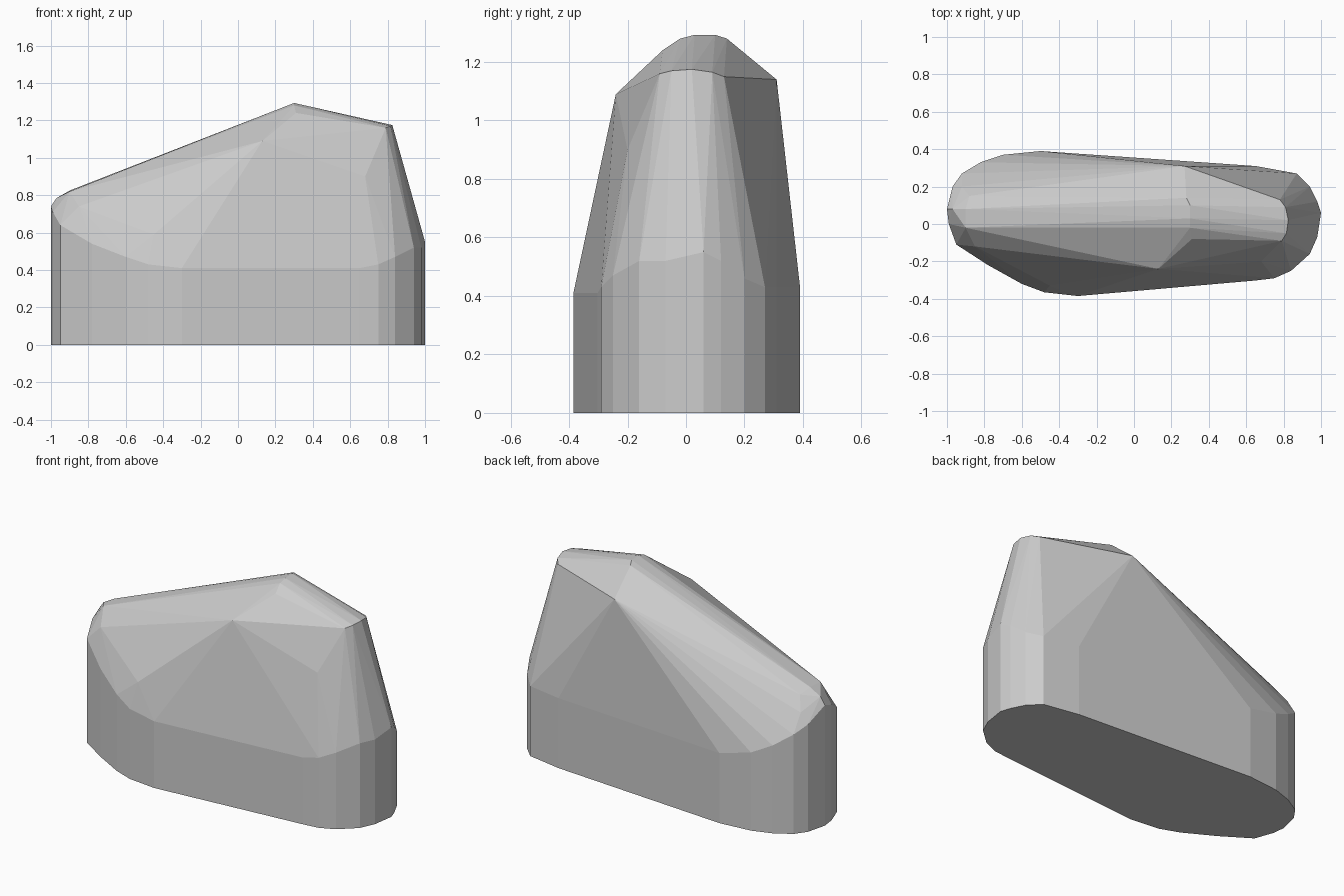
import bpy, bmesh

# outline of the vertical wall: x, y, height of the wall's upper rim
rim = [
    (-1, .08, .74), (-.97, .20, .66), (-.92, .27, .61), (-.82, .33, .54),
    (-.70, .37, .48), (-.50, .39, .43), (.65, .31, .43), (.87, .27, .43),
    (.94, .20, .46), (.98, .12, .52), (1, .06, .55), (.98, -.07, .52),
    (.94, -.16, .52), (.84, -.25, .47), (.75, -.29, .43), (.65, -.302, .41),
    (-.30, -.385, .41), (-.48, -.365, .43), (-.60, -.32, .47),
    (-.78, -.22, .54), (-.95, -.11, .64), (-.99, 0, .71),
]

# crown points: peak, rear end, front nose
crown = [
    (.31, -.08, 1.24), (.30, -.02, 1.28), (.30, .03, 1.293), (.30, .10, 1.293),
    (.28, .14, 1.28), (.27, .31, 1.14), (.13, -.24, 1.09),
    (.78, .13, 1.15), (.81, .09, 1.165), (.825, .02, 1.175),
    (.815, -.05, 1.17), (.79, -.09, 1.16), (.68, -.20, .90),
    (-.90, .08, .825), (-.90, -.02, .82), (-.88, .15, .80), (-.97, .08, .785),
    (-.85, -.12, .74), (-.80, .25, .70), (-.70, .30, .62), (-.92, .20, .72),
    (-.60, -.28, .57), (-.45, -.33, .59),
]

# body: one convex shell around the base, rim and crown
bm = bmesh.new()
for x, y, z in rim:
    bm.verts.new((x, y, 0))
    bm.verts.new((x, y, z))
for p in crown:
    bm.verts.new(p)
res = bmesh.ops.convex_hull(bm, input=bm.verts[:])
junk = {g for g in res["geom_interior"] + res["geom_unused"]
        if isinstance(g, bmesh.types.BMVert)}
if junk:
    bmesh.ops.delete(bm, geom=list(junk), context='VERTS')
bmesh.ops.recalc_face_normals(bm, faces=bm.faces[:])
mesh = bpy.data.meshes.new("convex_body")
bm.to_mesh(mesh)
bm.free()

# plain grey
mat = bpy.data.materials.new("light grey")
mat.diffuse_color = (.6, .6, .6, 1)
mesh.materials.append(mat)
obj = bpy.data.objects.new("convex_body", mesh)
bpy.context.collection.objects.link(obj)
